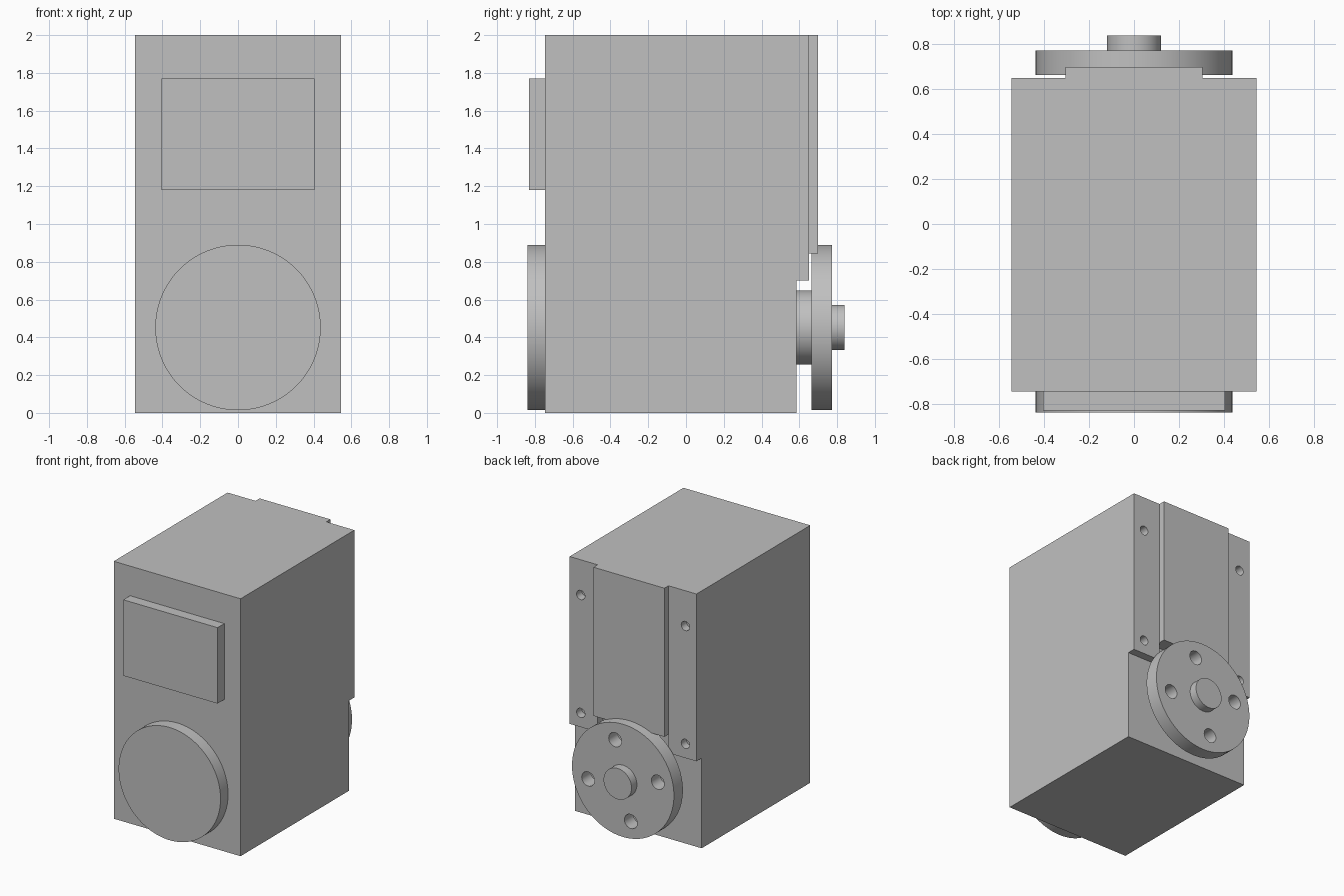
import bpy
from math import sin, cos, radians, pi

default = bpy.data.objects.get("Cube")
if default:
    bpy.data.objects.remove(default, do_unlink=True)

grey = bpy.data.materials.new("plain_grey")
grey.use_nodes = True
COLOUR = (0.53, 0.53, 0.53, 1)
grey.diffuse_color = COLOUR
grey.node_tree.nodes["Principled BSDF"].inputs["Base Color"].default_value = COLOUR


def box(name, x, y, z):
    """Box from (low, high) pairs on each axis."""
    bpy.ops.mesh.primitive_cube_add(size=1)
    ob = bpy.context.object
    ob.name = name
    for v in ob.data.vertices:
        v.co = [lo + (c + 0.5) * (hi - lo) for c, (lo, hi) in zip(v.co, (x, y, z))]
    ob.data.materials.append(grey)
    return ob


def rod(name, x, z, radius, y, sides=96):
    """Cylinder lying along y between a (low, high) pair."""
    bpy.ops.mesh.primitive_cylinder_add(
        vertices=sides, radius=radius, depth=y[1] - y[0],
        location=(x, sum(y) / 2, z), rotation=(pi / 2, 0, 0))
    ob = bpy.context.object
    ob.name = name
    ob.data.materials.append(grey)
    return ob


def drill(target, spots, radius, y):
    """Cut round holes along y at each (x, z) spot."""
    for x, z in spots:
        cutter = rod("hole_cutter", x, z, radius, y, 32)
        cutter.hide_render = True
        bpy.context.view_layer.objects.active = target
        mod = target.modifiers.new("hole", 'BOOLEAN')
        mod.operation = 'DIFFERENCE'
        mod.solver = 'EXACT'
        mod.object = cutter
        bpy.ops.object.modifier_apply(modifier=mod.name)
        bpy.data.objects.remove(cutter, do_unlink=True)


def smooth(ob):
    bpy.ops.object.select_all(action='DESELECT')
    ob.select_set(True)
    bpy.context.view_layer.objects.active = ob
    bpy.ops.object.shade_smooth_by_angle(angle=radians(30))


HALF = 0.545      # half width of the housing
SLAB = 0.305      # half width of the raised rear slab
FRONT, REAR = -0.747, 0.586
AXIS = 0.452      # height of the shaft axis

# Housing, front plate and rear slab
box("housing", (-HALF, HALF), (FRONT, REAR), (0, 2))
box("front_plate", (-0.405, 0.405), (-0.83, FRONT), (1.18, 1.77))
box("rear_slab", (-SLAB, SLAB), (REAR, 0.70), (0.845, 2))

# Mounting strips with two screw holes each
for side, name in ((1, "left"), (-1, "right")):
    strip = box(name + "_mounting_strip", sorted((side * SLAB, side * HALF)),
                (REAR, 0.65), (0.70, 2))
    drill(strip, [(side * 0.45, z) for z in (0.81, 1.726)], 0.036, (0.5, 0.75))
    smooth(strip)

# Front disc
smooth(rod("front_disc", 0, AXIS, 0.438, (-0.84, FRONT)))

# Rear output: boss, drilled flange and shaft end
smooth(rod("rear_boss", 0, AXIS, 0.197, (REAR, 0.664)))
flange = rod("rear_flange", 0, AXIS, 0.438, (0.664, 0.774))
angles = [radians(77.3 + 90 * k) for k in range(4)]
drill(flange, [(0.307 * cos(a), AXIS + 0.307 * sin(a)) for a in angles],
      0.055, (0.6, 0.85))
smooth(flange)
smooth(rod("shaft_end", 0, AXIS, 0.12, (0.774, 0.84)))
